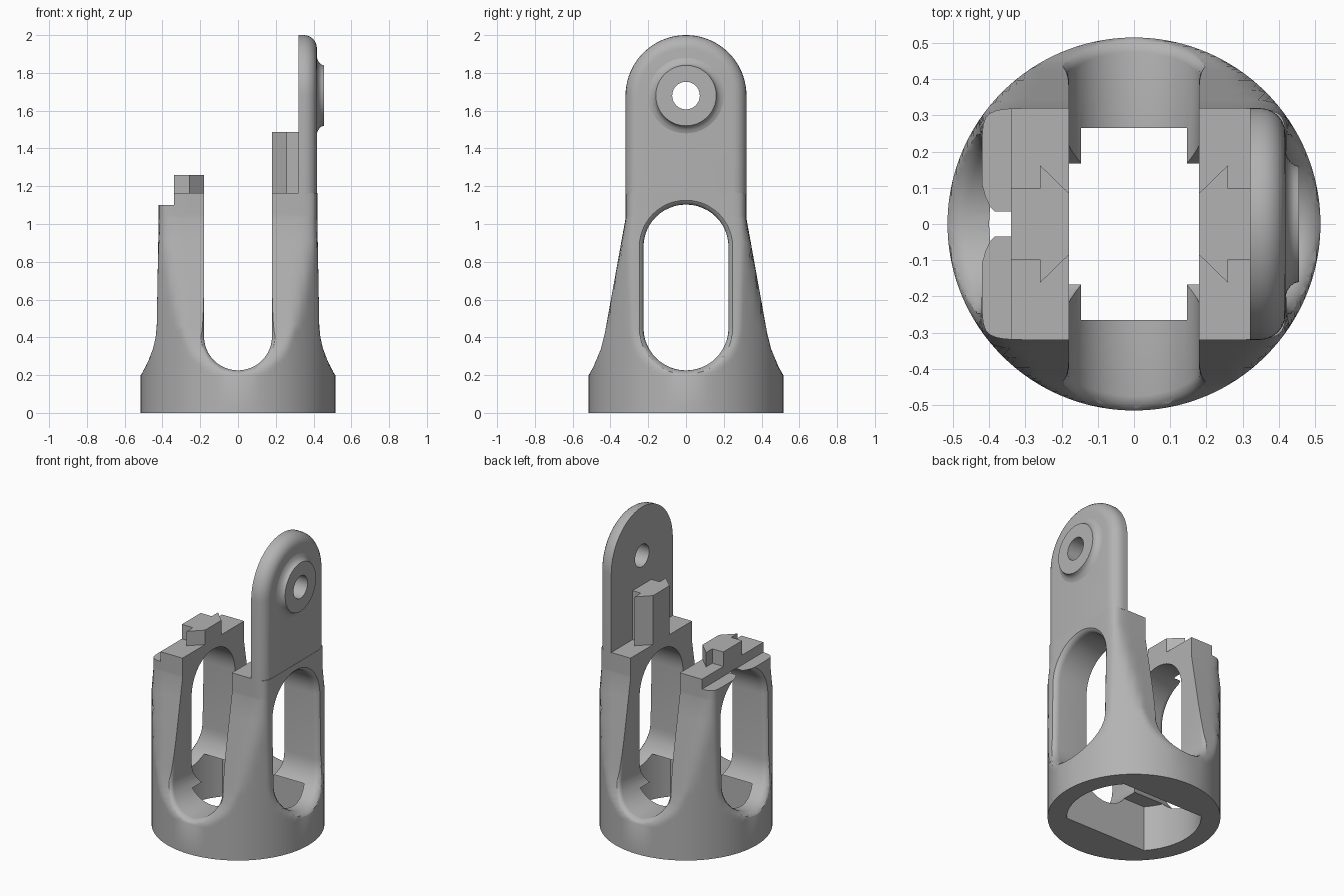
import bpy, bmesh, math
from mathutils import Vector

cube = bpy.data.objects.get("Cube")
if cube:
    bpy.data.objects.remove(cube, do_unlink=True)

grey = bpy.data.materials.new("plain_grey")
grey.use_nodes = True
GREY = (0.45, 0.45, 0.45, 1)
grey.diffuse_color = GREY
grey.node_tree.nodes["Principled BSDF"].inputs["Base Color"].default_value = GREY

R = 0.515
SIDE = [(0.2, R), (0.24, 0.492), (0.28, 0.473), (0.34, 0.45), (0.4, 0.436), (0.47, 0.43), (1.05, 0.42)]
FRONT = [(0.2, R), (0.24, 0.492), (0.28, 0.475), (0.34, 0.45), (0.42, 0.43), (1.03, 0.32)]


def lookup(table, z):
    """Interpolate a half width at height z."""
    if z <= table[0][0]:
        return table[0][1]
    for (z0, w0), (z1, w1) in zip(table, table[1:]):
        if z <= z1:
            return w0 + (w1 - w0) * (z - z0) / (z1 - z0)
    return table[-1][1]


def loft(name, rings):
    """Closed solid through rings that have equal point counts."""
    bm = bmesh.new()
    loops = [[bm.verts.new(p) for p in ring] for ring in rings]
    n = len(loops[0])
    for lo, hi in zip(loops, loops[1:]):
        for i in range(n):
            j = (i + 1) % n
            bm.faces.new((lo[i], lo[j], hi[j], hi[i]))
    bm.faces.new(loops[0][::-1])
    bm.faces.new(loops[-1])
    bmesh.ops.recalc_face_normals(bm, faces=bm.faces)
    mesh = bpy.data.meshes.new(name)
    bm.to_mesh(mesh)
    bm.free()
    mesh.materials.append(grey)
    obj = bpy.data.objects.new(name, mesh)
    bpy.context.collection.objects.link(obj)
    return obj


def cut(target, cutter):
    mod = target.modifiers.new("cut", "BOOLEAN")
    mod.operation, mod.solver, mod.object = "DIFFERENCE", "EXACT", cutter
    bpy.context.view_layer.objects.active = target
    bpy.ops.object.modifier_apply(modifier=mod.name)


def remove(*objs):
    for o in objs:
        bpy.data.objects.remove(o, do_unlink=True)


def smooth(obj):
    bpy.ops.object.select_all(action="DESELECT")
    obj.select_set(True)
    bpy.context.view_layer.objects.active = obj
    bpy.ops.object.shade_smooth_by_angle(angle=math.radians(32))


def stadium(radius, z_low, z_high, n=24):
    """Upright slot outline as (centre, direction) pairs so it can be offset."""
    out = []
    for zc, start in ((z_high, 0), (z_low, math.pi)):
        for i in range(n + 1):
            a = start + math.pi * i / n
            out.append((zc, math.cos(a), math.sin(a)))
    return [lambda off, zc=zc, c=c, s=s: ((radius + off) * c, zc + (radius + off) * s)
            for zc, c, s in out]


def slot_cutter(name, outline, table, fillet, along_x):
    """Slot through the whole body, flaring where it meets the outer skin."""
    steps = [(-1, 0), (-0.6, 0.08), (-0.25, 0.3), (0, 0.65), (0.35, 1), (None, 1)]
    rings = []
    for sign, seq in ((-1, steps[::-1]), (1, steps)):
        for shift, off in seq:
            ring = []
            for point in outline:
                u, z = point(off * fillet)
                skin = min(lookup(table, z), math.sqrt(max(R * R - u * u, 0.01)))
                d = sign * (0.7 if shift is None else skin + shift * fillet)
                ring.append((d, u, z) if along_x else (u, d, z))
            rings.append(ring)
    return loft(name, rings)


def box(name, lo, hi):
    return loft(name, [[(lo[0], lo[1], z), (hi[0], lo[1], z), (hi[0], hi[1], z), (lo[0], hi[1], z)]
                       for z in (lo[2], hi[2])])


def disc_x(x, r, n=64):
    """Ring around the pivot axis."""
    return [(x, r * math.cos(2 * math.pi * i / n), 1.68 + r * math.sin(2 * math.pi * i / n))
            for i in range(n)]


# Body: round foot blending into a rounded block
def body_ring(z, n=192, p=14):
    a, b = lookup(SIDE, z), lookup(FRONT, z)
    ring = []
    for i in range(n):
        t = 2 * math.pi * i / n
        c, s = math.cos(t), math.sin(t)
        r = min(R, (abs(c / a) ** p + abs(s / b) ** p) ** (-1 / p))
        if z <= 0.2:
            r = R
        ring.append((r * c, r * s, z))
    return ring


heights = [0, 0.2, 0.22, 0.24, 0.26, 0.28, 0.31, 0.34, 0.37, 0.4, 0.43, 0.47,
           0.6, 0.75, 0.9, 1.03, 1.05, 1.165]
body = loft("body", [body_ring(z) for z in heights])

# Openings: front gap, side slots, flat sided bore and the lowered left ledge
gap = slot_cutter("gap_cutter", stadium(0.18, 0.405, 1.6), FRONT, 0.025, False)
window = slot_cutter("window_cutter", stadium(0.225, 0.45, 0.878), SIDE, 0.035, True)
half = math.asin(0.265 / 0.4)
arc = [half * (i / 12 - 1) for i in range(25)]
arc = arc + [t + math.pi for t in arc]
bore = loft("bore_cutter", [[(0.4 * math.cos(t), 0.4 * math.sin(t), z) for t in arc]
                            for z in (-0.1, 0.3)])
ledge = box("ledge_cutter", (-0.6, -0.6, 1.1), (-0.34, 0.6, 1.3))
for cutter in (gap, window, bore, ledge):
    cut(body, cutter)
remove(gap, window, bore, ledge)
smooth(body)

# Tall ear with a rounded top and a softened outer rim
dome = [math.pi * i / 40 for i in range(41)]
ear_rings = []
rim = 0.07
for x, inset in [(0.32, 0)] + [(0.418 - rim + rim * math.sin(k * math.pi / 12),
                                rim * (1 - math.cos(k * math.pi / 12))) for k in range(7)]:
    r = 0.32 - inset
    ear_rings.append([(x, r * math.cos(t), 1.68 + r * math.sin(t)) for t in dome]
                     + [(x, -r, 1.16), (x, r, 1.16)])
ear = loft("tall_ear", ear_rings)

# Raised pivot boss with a curved foot
boss = loft("pivot_boss", [disc_x(x, r) for x, r in
                           ((0.4, 0.205), (0.418, 0.2), (0.423, 0.185), (0.432, 0.172),
                            (0.442, 0.164), (0.455, 0.16))])
pin = loft("pivot_cutter", [disc_x(x, 0.073) for x in (0.2, 0.6)])
for part in (ear, boss):
    cut(part, pin)
    smooth(part)
remove(pin)

# Dovetail keys on the inner tops
for name, side, root, top in (("right_key", -1, 0.34, 1.26), ("left_key", 1, 0.322, 1.487)):
    half_key = [(root, 0.098), (0.26, 0.098), (0.26, 0.163), (0.18, 0.085)]
    outline = half_key + [(x, -y) for x, y in reversed(half_key)]
    loft(name, [[(side * x, y, z) for x, y in outline] for z in (1.16, top)])
